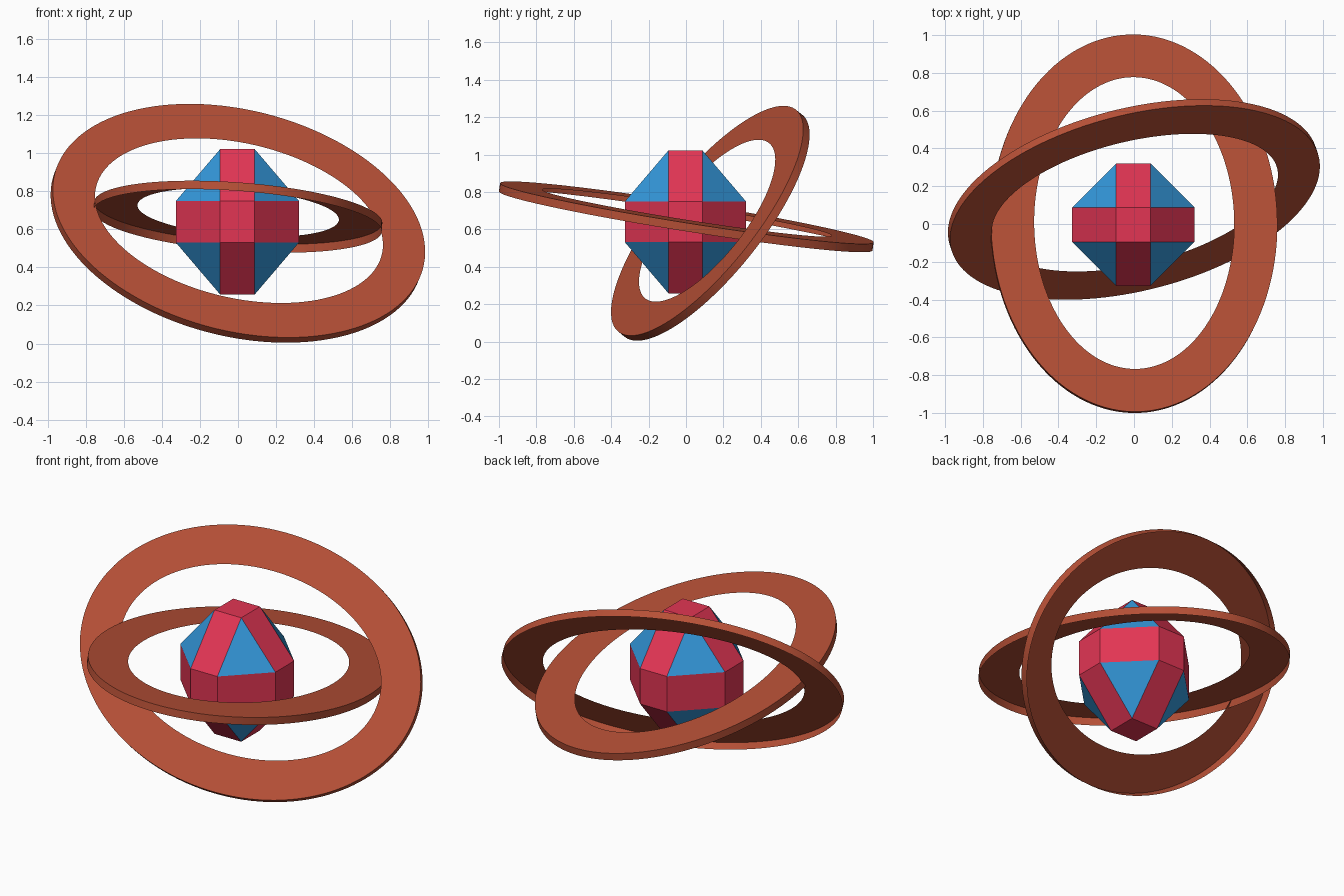
import bpy, bmesh, math
from mathutils import Matrix, Vector

cube = bpy.data.objects.get("Cube")
if cube:
    bpy.data.objects.remove(cube, do_unlink=True)


def material(name, rgb):
    mat = bpy.data.materials.new(name)
    mat.use_nodes = True
    color = (*rgb, 1)
    mat.diffuse_color = color
    mat.node_tree.nodes["Principled BSDF"].inputs["Base Color"].default_value = color
    return mat


CRIMSON = material("crimson", (0.76, 0.036, 0.088))
BLUE = material("sky blue", (0.034, 0.314, 0.708))
RUST = material("rust orange", (0.47, 0.08, 0.037))


def add_object(name, bm, mats):
    mesh = bpy.data.meshes.new(name)
    bm.to_mesh(mesh)
    bm.free()
    for mat in mats:
        mesh.materials.append(mat)
    obj = bpy.data.objects.new(name, mesh)
    bpy.context.collection.objects.link(obj)
    return obj


# Faceted gem: an octagonal band between two small square caps
def gem(name, center, cap, wide, band, height):
    bm = bmesh.new()
    signs = [(x, y, z) for x in (-1, 1) for y in (-1, 1) for z in (-1, 1)]
    for x, y, z in signs:
        for corner in ((cap, cap, height), (cap, wide, band), (wide, cap, band)):
            offset = Vector((x * corner[0], y * corner[1], z * corner[2]))
            bm.verts.new(Vector(center) + offset)
    bmesh.ops.convex_hull(bm, input=bm.verts)
    bmesh.ops.dissolve_limit(bm, angle_limit=math.radians(2),
                             verts=bm.verts, edges=bm.edges)
    bmesh.ops.recalc_face_normals(bm, faces=bm.faces)
    # Corner triangles are blue, all four-sided facets crimson
    for face in bm.faces:
        face.material_index = 1 if len(face.verts) == 3 else 0
    return add_object(name, bm, (CRIMSON, BLUE))


# Oval ring: a flat annulus with a thin skirt hanging from its outer edge,
# open underneath and along the inner edge
def ring(name, center, long_axis, short_axis, segments=128):
    long_r, short_r, width, skirt = 1.011, 0.76, 0.229, 0.045
    bm = bmesh.new()
    section = ((width, 0), (0, 0), (0, -skirt))
    loops = []
    for i in range(segments):
        a = math.tau * i / segments
        loops.append([bm.verts.new(((long_r - inset) * math.cos(a),
                                    (short_r - inset) * math.sin(a), z))
                      for inset, z in section])
    for i, here in enumerate(loops):
        ahead = loops[(i + 1) % segments]
        for j in range(len(section) - 1):
            bm.faces.new((here[j], here[j + 1], ahead[j + 1], ahead[j]))
    u = Vector(long_axis).normalized()
    n = u.cross(Vector(short_axis)).normalized()
    v = n.cross(u)
    bm.transform(Matrix.Translation(center) @ Matrix((u, v, n)).transposed().to_4x4())
    obj = add_object(name, bm, (RUST,))
    bpy.ops.object.select_all(action='DESELECT')
    obj.select_set(True)
    bpy.context.view_layer.objects.active = obj
    bpy.ops.object.shade_smooth_by_angle(angle=math.radians(30))


gem("gem", (-0.003, -0.003, 0.64), 0.091, 0.324, 0.109, 0.382)
# The short axis points so that each annulus faces upward
ring("low_ring", (0.001, 0.005, 0.689), (0, 0.99, -0.157), (-0.757, 0, 0.055))
ring("steep_ring", (0.005, 0.113, 0.646), (0.98, 0.187, -0.17), (0, 0.474, 0.589))
